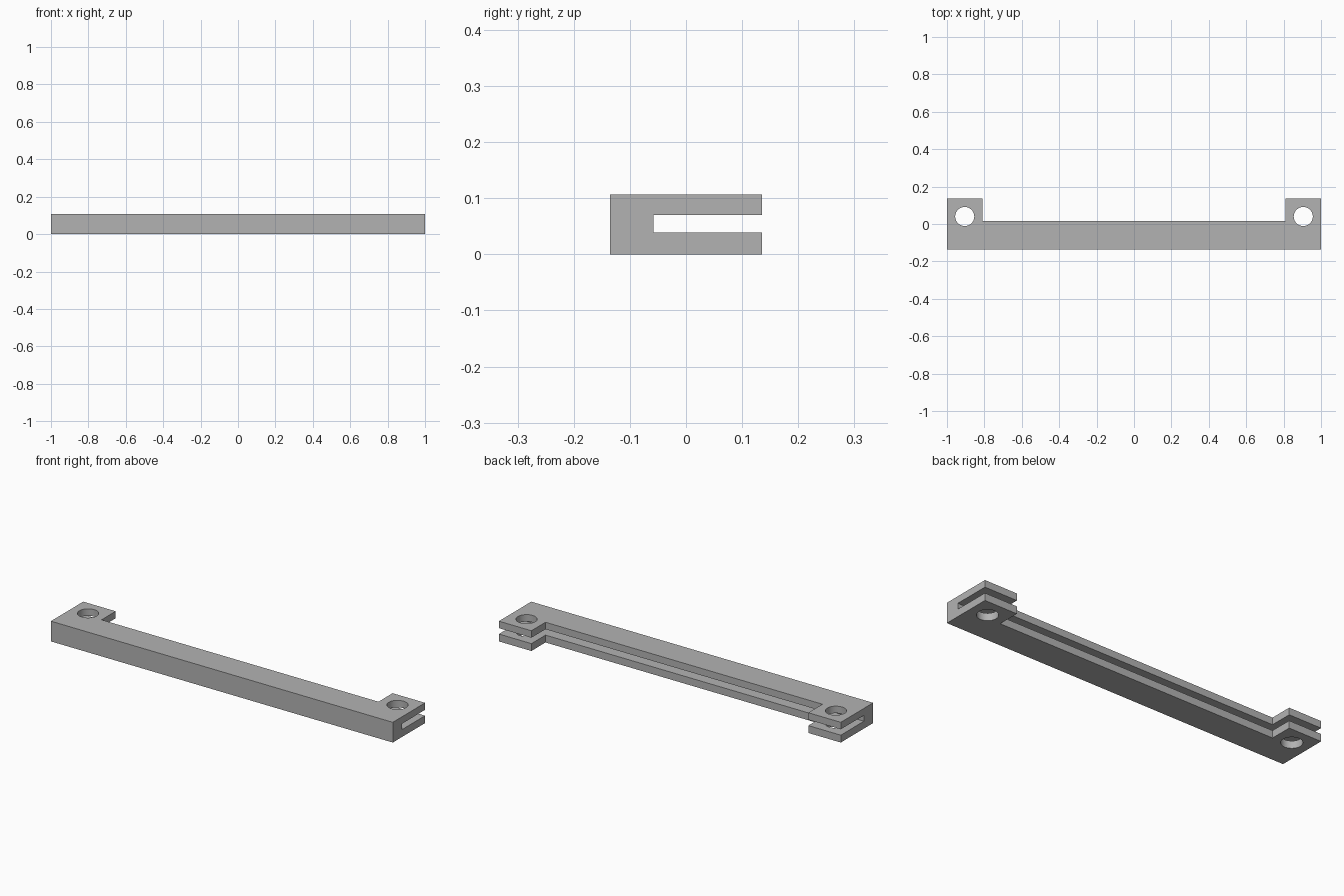
import bpy
import bmesh
import math

cube = bpy.data.objects.get("Cube")
if cube:
    bpy.data.objects.remove(cube, do_unlink=True)

HEIGHT = 0.107
FRONT, BAR_BACK, TAB_BACK = -0.135, 0.017, 0.135
TAB_INNER = 0.81
HOLE_X, HOLE_Y, HOLE_R = 0.905, 0.04, 0.051

grey = bpy.data.materials.new("plain grey")
grey.use_nodes = True
grey.diffuse_color = (0.45, 0.45, 0.45, 1)
grey.node_tree.nodes["Principled BSDF"].inputs["Base Color"].default_value = (0.45, 0.45, 0.45, 1)


def prism(name, outline, z0, z1):
    """Extrude a counter-clockwise outline from z0 to z1."""
    bm = bmesh.new()
    face = bm.faces.new([bm.verts.new((x, y, z0)) for x, y in outline])
    out = bmesh.ops.extrude_face_region(bm, geom=[face])["geom"]
    top = [v for v in out if isinstance(v, bmesh.types.BMVert)]
    bmesh.ops.translate(bm, verts=top, vec=(0, 0, z1 - z0))
    bmesh.ops.recalc_face_normals(bm, faces=bm.faces)
    mesh = bpy.data.meshes.new(name)
    bm.to_mesh(mesh)
    bm.free()
    obj = bpy.data.objects.new(name, mesh)
    mesh.materials.append(grey)
    bpy.context.collection.objects.link(obj)
    return obj


# Bar with a square mounting tab at each end
half = [(1, FRONT), (1, TAB_BACK), (TAB_INNER, TAB_BACK), (TAB_INNER, BAR_BACK)]
bar = prism("slotted_bar", half + [(-x, y) for x, y in reversed(half)], 0, HEIGHT)

# Cutters: the long slot open at the back and ends, and the two bolt holes
slot = prism("slot_cutter", [(-1.1, -0.058), (1.1, -0.058), (1.1, 0.3), (-1.1, 0.3)], 0.039, 0.07)
cutters = [slot]
for side, sx in (("left", 1), ("right", -1)):
    angles = [math.tau * i / 48 for i in range(48)]
    ring = [(sx * HOLE_X + HOLE_R * math.cos(a), HOLE_Y + HOLE_R * math.sin(a)) for a in angles]
    cutters.append(prism(side + "_hole_cutter", ring, -0.1, 0.2))

bpy.context.view_layer.objects.active = bar
bar.select_set(True)
for cutter in cutters:
    mod = bar.modifiers.new(cutter.name, "BOOLEAN")
    mod.operation = "DIFFERENCE"
    mod.solver = "EXACT"
    mod.object = cutter
    bpy.ops.object.modifier_apply(modifier=mod.name)
    bpy.data.objects.remove(cutter, do_unlink=True)

# Round hole walls, crisp edges elsewhere
bpy.ops.object.shade_smooth_by_angle(angle=math.radians(30))
